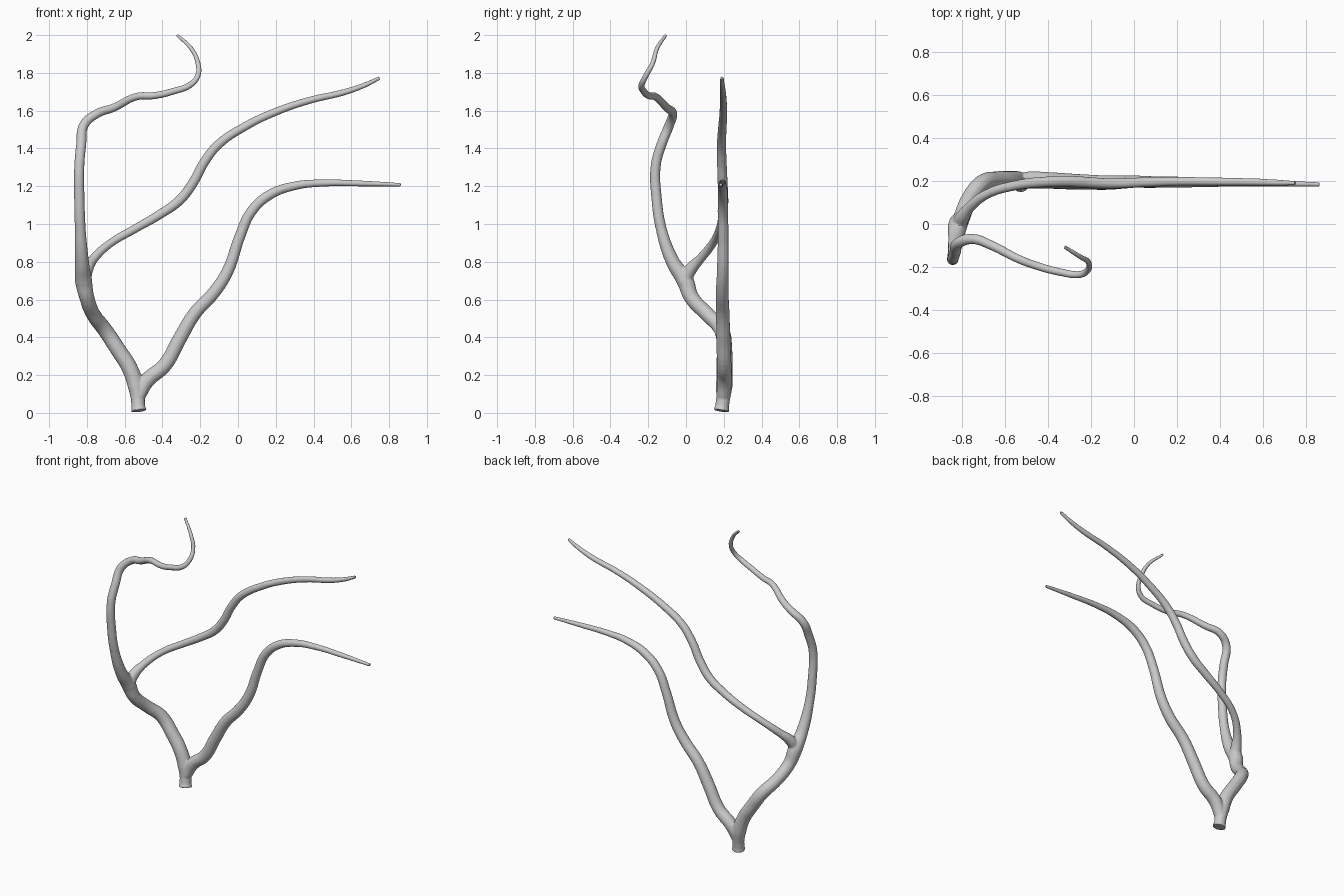
import bpy, bmesh

# Each branch path: (x, y, z, radius)
MAIN = [
    (-.525, .187, .01, .042), (-.528, .191, .035, .037), (-.530, .196, .07, .037),
    (-.54, .202, .14, .044), (-.575, .203, .24, .043), (-.635, .203, .335, .042),
    (-.705, .188, .44, .041), (-.765, .115, .52, .039), (-.80, .03, .61, .040),
    (-.818, -.005, .70, .046), (-.826, -.07, .80, .037), (-.835, -.13, .97, .029),
    (-.84, -.155, 1.13, .028), (-.84, -.16, 1.31, .027), (-.83, -.13, 1.42, .027),
    (-.815, -.088, 1.525, .026), (-.745, -.07, 1.585, .024), (-.66, -.10, 1.615, .022),
    (-.535, -.163, 1.675, .020), (-.44, -.198, 1.68, .019), (-.335, -.225, 1.705, .018),
    (-.255, -.235, 1.735, .017), (-.215, -.215, 1.78, .015), (-.212, -.177, 1.85, .0135),
    (-.245, -.155, 1.925, .012), (-.322, -.107, 2.0, .009)]
MIDDLE = [
    (-.815, -.01, .70, .038), (-.80, .025, .76, .034), (-.765, .075, .815, .025),
    (-.68, .14, .895, .022), (-.545, .18, .975, .023), (-.415, .195, 1.05, .025),
    (-.31, .198, 1.125, .027), (-.24, .194, 1.215, .027), (-.18, .19, 1.325, .026),
    (-.105, .188, 1.42, .025), (.035, .193, 1.515, .023), (.195, .198, 1.592, .021),
    (.38, .197, 1.655, .019), (.56, .195, 1.697, .017), (.67, .192, 1.735, .014),
    (.75, .19, 1.773, .010)]
LOWER = [
    (-.53, .196, .08, .036), (-.482, .204, .17, .041), (-.39, .202, .25, .039),
    (-.31, .198, .39, .038), (-.23, .195, .525, .036), (-.125, .192, .64, .034),
    (-.055, .195, .75, .032), (.01, .197, .935, .029), (.07, .195, 1.065, .028),
    (.165, .195, 1.153, .027), (.30, .193, 1.202, .023), (.455, .192, 1.217, .019),
    (.64, .189, 1.215, .016), (.863, .184, 1.208, .010)]


def tube(name, path):
    """Tapered tube through the path points."""
    cu = bpy.data.curves.new(name, 'CURVE')
    cu.dimensions = '3D'
    cu.bevel_depth = 1.0
    cu.bevel_resolution = 4
    cu.resolution_u = 6
    cu.use_fill_caps = True
    sp = cu.splines.new('BEZIER')
    sp.bezier_points.add(len(path) - 1)
    for p, (x, y, z, r) in zip(sp.bezier_points, path):
        p.co = (x, y, z)
        p.radius = r
        p.handle_left_type = p.handle_right_type = 'AUTO'
    ob = bpy.data.objects.new(name, cu)
    bpy.context.collection.objects.link(ob)
    return ob


parts = [tube("main_branch", MAIN), tube("middle_branch", MIDDLE), tube("lower_branch", LOWER)]

# Join the tubes into one mesh
bpy.ops.object.select_all(action='DESELECT')
for ob in parts:
    ob.select_set(True)
bpy.context.view_layer.objects.active = parts[0]
bpy.ops.object.convert(target='MESH')
bpy.ops.object.join()
branch = bpy.context.view_layer.objects.active
branch.name = "forked_branch"

bm = bmesh.new()
bm.from_mesh(branch.data)
bmesh.ops.remove_doubles(bm, verts=bm.verts, dist=1e-5)
bmesh.ops.recalc_face_normals(bm, faces=bm.faces)
bm.to_mesh(branch.data)
bm.free()

# Fuse the forks and soften the crotches
rm = branch.modifiers.new("fuse", 'REMESH')
rm.mode = 'VOXEL'
rm.voxel_size = 0.005
sm = branch.modifiers.new("soften", 'SMOOTH')
sm.factor = 0.5
sm.iterations = 5
bpy.ops.object.modifier_apply(modifier="fuse")
bpy.ops.object.modifier_apply(modifier="soften")
bpy.ops.object.shade_smooth_by_angle()
